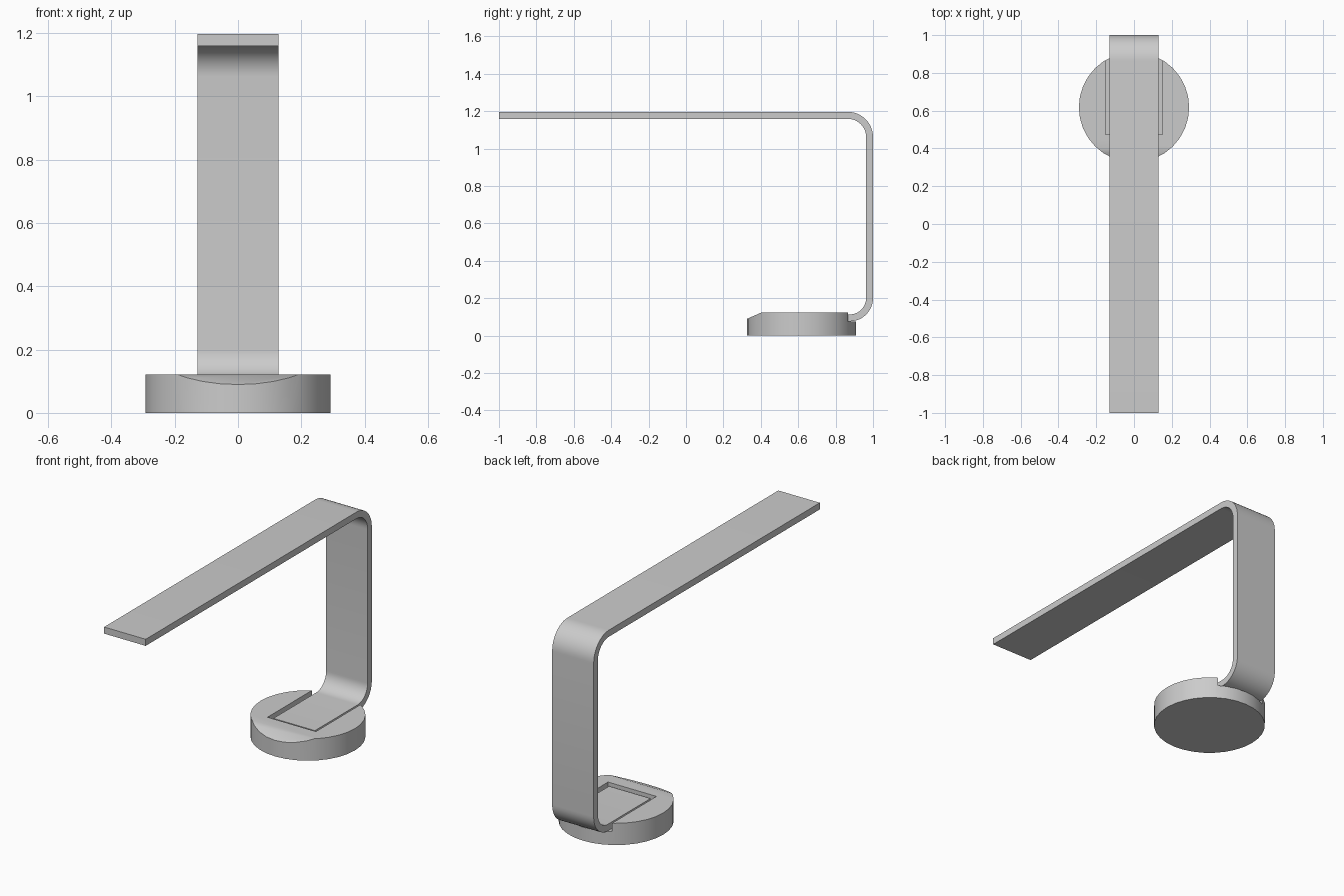
import bpy, bmesh, math
from mathutils import Vector

if "Cube" in bpy.data.objects:
    bpy.data.objects.remove(bpy.data.objects["Cube"])


def finish(name, bm):
    bmesh.ops.recalc_face_normals(bm, faces=bm.faces[:])
    mesh = bpy.data.meshes.new(name)
    bm.to_mesh(mesh)
    bm.free()
    ob = bpy.data.objects.new(name, mesh)
    bpy.context.collection.objects.link(ob)
    return ob


def smooth(ob):
    bpy.ops.object.select_all(action='DESELECT')
    ob.select_set(True)
    bpy.context.view_layer.objects.active = ob
    bpy.ops.object.shade_smooth_by_angle(angle=math.radians(30))


def bend(cy, cz, r, a0, a1, n=12):
    steps = [math.radians(a0 + (a1 - a0) * i / n) for i in range(n + 1)]
    return [(cy + r * math.cos(a), cz + r * math.sin(a)) for a in steps]


# Round base with a sloped front edge
CENTER_Y, RADIUS, HEIGHT = 0.618, 0.292, 0.122
bm = bmesh.new()
bmesh.ops.create_cone(bm, cap_ends=True, segments=32, radius1=RADIUS, radius2=RADIUS, depth=HEIGHT)
bmesh.ops.translate(bm, vec=(0, CENTER_Y, HEIGHT / 2), verts=bm.verts[:])
cut = bmesh.ops.bisect_plane(bm, geom=bm.verts[:] + bm.edges[:] + bm.faces[:],
                             plane_co=Vector((0, 0.40, HEIGHT)),
                             plane_no=Vector((0, -0.032, 0.073)), clear_outer=True)
bmesh.ops.holes_fill(bm, edges=[e for e in bm.edges if e.is_boundary], sides=0)
base = finish("base", bm)

# Slot in the base, open at the back
bm = bmesh.new()
bmesh.ops.create_cube(bm, size=1)
bmesh.ops.scale(bm, vec=(0.30, 0.525, 0.125), verts=bm.verts[:])
bmesh.ops.translate(bm, vec=(0, 0.475 + 0.2625, 0.075 + 0.0625), verts=bm.verts[:])
cutter = finish("slot_cutter", bm)
cutter.hide_render = True
mod = base.modifiers.new("slot", 'BOOLEAN')
mod.operation = 'DIFFERENCE'
mod.solver = 'EXACT'
mod.object = cutter
bpy.context.view_layer.objects.active = base
bpy.ops.object.modifier_apply(modifier=mod.name)
bpy.data.objects.remove(cutter)
smooth(base)

# Bent strip: foot, upright and long arm in one side profile
W, T, TOP, FOOT = 0.257, 0.037, 1.196, 0.076
R_TOP, R_LOW = 0.135, 0.125
top_c = (1 - R_TOP, TOP - R_TOP)
low_c = (1 - R_LOW, FOOT + R_LOW)
outer = [(0.497, FOOT)] + bend(*low_c, R_LOW, -90, 0) + bend(*top_c, R_TOP, 0, 90) + [(-1, TOP)]
inner = ([(0.497, FOOT + T)] + bend(*low_c, R_LOW - T, -90, 0)
         + bend(*top_c, R_TOP - T, 0, 90) + [(-1, TOP - T)])
bm = bmesh.new()
rings = []
for (y0, z0), (y1, z1) in zip(outer, inner):
    rings.append([bm.verts.new(p) for p in ((-W / 2, y0, z0), (W / 2, y0, z0),
                                            (W / 2, y1, z1), (-W / 2, y1, z1))])
for a, b in zip(rings, rings[1:]):
    for i in range(4):
        j = (i + 1) % 4
        bm.faces.new((a[i], a[j], b[j], b[i]))
bm.faces.new(rings[0])
bm.faces.new(rings[-1])
smooth(finish("bent_strip_arm", bm))
